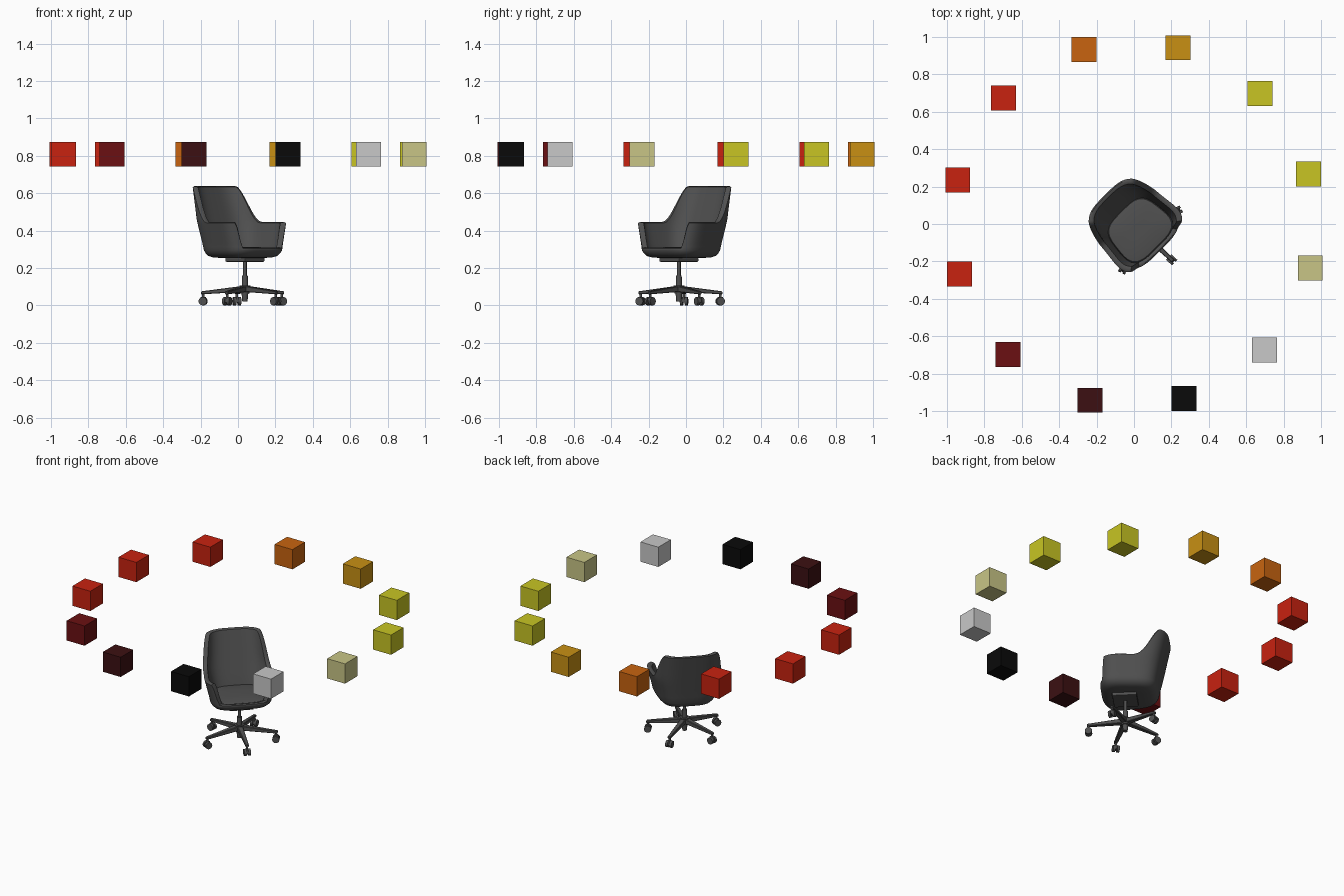
import bpy, bmesh, math
from mathutils import Matrix, Vector

old = bpy.data.objects.get("Cube")
if old:
    bpy.data.objects.remove(old, do_unlink=True)


def material(name, rgb):
    m = bpy.data.materials.new(name)
    m.use_nodes = True
    col = (*rgb, 1)
    m.diffuse_color = col
    m.node_tree.nodes["Principled BSDF"].inputs["Base Color"].default_value = col
    return m


chair = material("charcoal", (0.08, 0.08, 0.08))
yellow = material("yellow", (0.58, 0.56, 0.017))
amber = material("amber", (0.58, 0.28, 0.007))
orange = material("orange", (0.58, 0.127, 0.005))
red = material("red", (0.58, 0.016, 0.005))
dark_red = material("dark red", (0.145, 0.005, 0.006))
maroon = material("maroon", (0.045, 0.005, 0.006))
black = material("black", (0.003, 0.003, 0.003))
silver = material("silver", (0.58, 0.58, 0.58))
cream = material("cream", (0.58, 0.56, 0.24))


def finish(name, bm, mat, matrix=None, smooth=False):
    bmesh.ops.recalc_face_normals(bm, faces=bm.faces)
    me = bpy.data.meshes.new(name)
    bm.to_mesh(me)
    bm.free()
    me.materials.append(mat)
    ob = bpy.data.objects.new(name, me)
    bpy.context.collection.objects.link(ob)
    if matrix:
        ob.matrix_world = matrix
    if smooth:
        bpy.ops.object.select_all(action='DESELECT')
        ob.select_set(True)
        bpy.context.view_layer.objects.active = ob
        bpy.ops.object.shade_smooth_by_angle(angle=math.radians(40))
    return ob


def box(name, size, mat, matrix, bevel=0):
    bm = bmesh.new()
    bmesh.ops.create_cube(bm, size=1)
    bmesh.ops.scale(bm, vec=size, verts=bm.verts)
    if bevel:
        bmesh.ops.bevel(bm, geom=bm.edges[:], offset=bevel, segments=2,
                        profile=0.5, affect='EDGES')
    return finish(name, bm, mat, matrix)


def cylinder(name, r1, r2, depth, mat, matrix):
    bm = bmesh.new()
    bmesh.ops.create_cone(bm, cap_ends=True, segments=24, radius1=r1,
                          radius2=r2, depth=depth)
    return finish(name, bm, mat, matrix, True)


def loft(name, rings, mat, matrix):
    bm = bmesh.new()
    rows = [[bm.verts.new(p) for p in ring] for ring in rings]
    n = len(rows[0])
    for a, b in zip(rows, rows[1:]):
        for i in range(n):
            j = (i + 1) % n
            bm.faces.new((a[i], a[j], b[j], b[i]))
    bm.faces.new(rows[0][::-1])
    bm.faces.new(rows[-1])
    return finish(name, bm, mat, matrix, True)


# Ring of floating colour cubes
colours = [yellow, yellow, amber, orange, red, red, red, dark_red,
           maroon, black, silver, cream]
for i, mat in enumerate(colours):
    a = math.radians(16 + 30 * i)
    spot = (0.971 * math.cos(a), 0.971 * math.sin(a), 0.808)
    box(f"colour_cube_{i + 1}", (0.133,) * 3, mat, Matrix.Translation(spot))

# Chair shell: rounded-square plan, flaring upward, with a leaning back
TURN = Matrix.Rotation(math.radians(-45), 4, 'Z')
COUNT = 96
ANGLES = [2 * math.pi * i / COUNT for i in range(COUNT)]
SEAT = 0.3


def ease(a, b, x):
    t = min(1, max(0, (x - a) / (b - a)))
    return t * t * (3 - 2 * t)


def power(x):
    return math.copysign(abs(x) ** 0.55, x)


def plan(t, z, scale=1, pad=0):
    c, s = power(math.cos(t)), power(math.sin(t))
    rise = max(0, z - SEAT)
    back = max(0, -c)
    u = 0.025 + 0.175 * c
    width = 0.18 * (1 + 0.6 * u) * (1 + 1.3 * min(rise, 0.15))
    u = 0.025 + 0.175 * c * scale - 0.21 * rise * back + pad * back
    return (u, width * s * scale, z)


def rim(t):
    d = abs(math.degrees(math.atan2(math.sin(t), math.cos(t))))
    return 0.305 + 0.135 * ease(34, 44, d) + 0.192 * ease(93, 136, d)


rings = [[plan(t, z, k) for t in ANGLES] for z, k in
         ((0.253, 0.5), (0.256, 0.75), (0.264, 0.88), (0.28, 0.96))]
STEPS = 8
for k in range(STEPS + 1):
    f = k / STEPS
    rings.append([plan(t, 0.295 + f * (rim(t) - 0.295)) for t in ANGLES])
rings.append([plan(t, rim(t) + 0.005, 0.96) for t in ANGLES])
rings.append([plan(t, rim(t) + 0.004, 0.91) for t in ANGLES])
for k in range(STEPS + 1):
    f = 1 - k / STEPS
    rings.append([plan(t, 0.29 + f * (rim(t) - 0.29), 0.87, 0.035 * (1 - f))
                  for t in ANGLES])
loft("seat_shell", rings, chair, TURN)

# Seat cushion
loft("seat_cushion", [[plan(t, z, k, 0.03) for t in ANGLES] for z, k in
     ((0.28, 0.86), (0.296, 0.87), (0.304, 0.84), (0.309, 0.7), (0.312, 0.3))],
     chair, TURN)

# Under-seat plate, lift column and hub
BASE = Matrix.Translation((0.037, -0.038, 0))


def at(x, y, z):
    return Matrix.Translation((x, y, z))


box("seat_plate", (0.15, 0.15, 0.022), chair, BASE @ TURN @ at(0, 0, 0.244), 0.005)
cylinder("lift_rod", 0.01, 0.01, 0.1, chair, BASE @ at(0, 0, 0.195))
cylinder("lift_sleeve", 0.018, 0.015, 0.1, chair, BASE @ at(0, 0, 0.11))
cylinder("hub", 0.024, 0.03, 0.045, chair, BASE @ at(0, 0, 0.085))
cylinder("hub_foot", 0.014, 0.018, 0.045, chair, BASE @ at(0, 0, 0.043))

# Five-star base with twin-wheel casters
REACH = 0.225
for i in range(5):
    spoke = BASE @ Matrix.Rotation(math.radians(-43 + 72 * i), 4, 'Z')
    bm = bmesh.new()
    bmesh.ops.create_cube(bm, size=1)
    for v in bm.verts:
        tip = v.co.x > 0
        v.co = Vector((REACH + 0.01 if tip else 0.01,
                       v.co.y * (0.02 if tip else 0.034),
                       (0.067 if tip else 0.088) + v.co.z * (0.016 if tip else 0.032)))
    bmesh.ops.bevel(bm, geom=bm.edges[:], offset=0.003, segments=1, affect='EDGES')
    finish(f"base_leg_{i + 1}", bm, chair, spoke)
    cylinder(f"caster_stem_{i + 1}", 0.007, 0.007, 0.04, chair,
             spoke @ at(REACH, 0, 0.045))
    box(f"caster_hood_{i + 1}", (0.03, 0.012, 0.03), chair,
        spoke @ at(REACH, 0, 0.03), 0.003)
    for side, y in (("left", 0.013), ("right", -0.013)):
        cylinder(f"caster_wheel_{side}_{i + 1}", 0.022, 0.022, 0.015, chair,
                 spoke @ at(REACH, y, 0.022) @ Matrix.Rotation(math.pi / 2, 4, 'X'))
